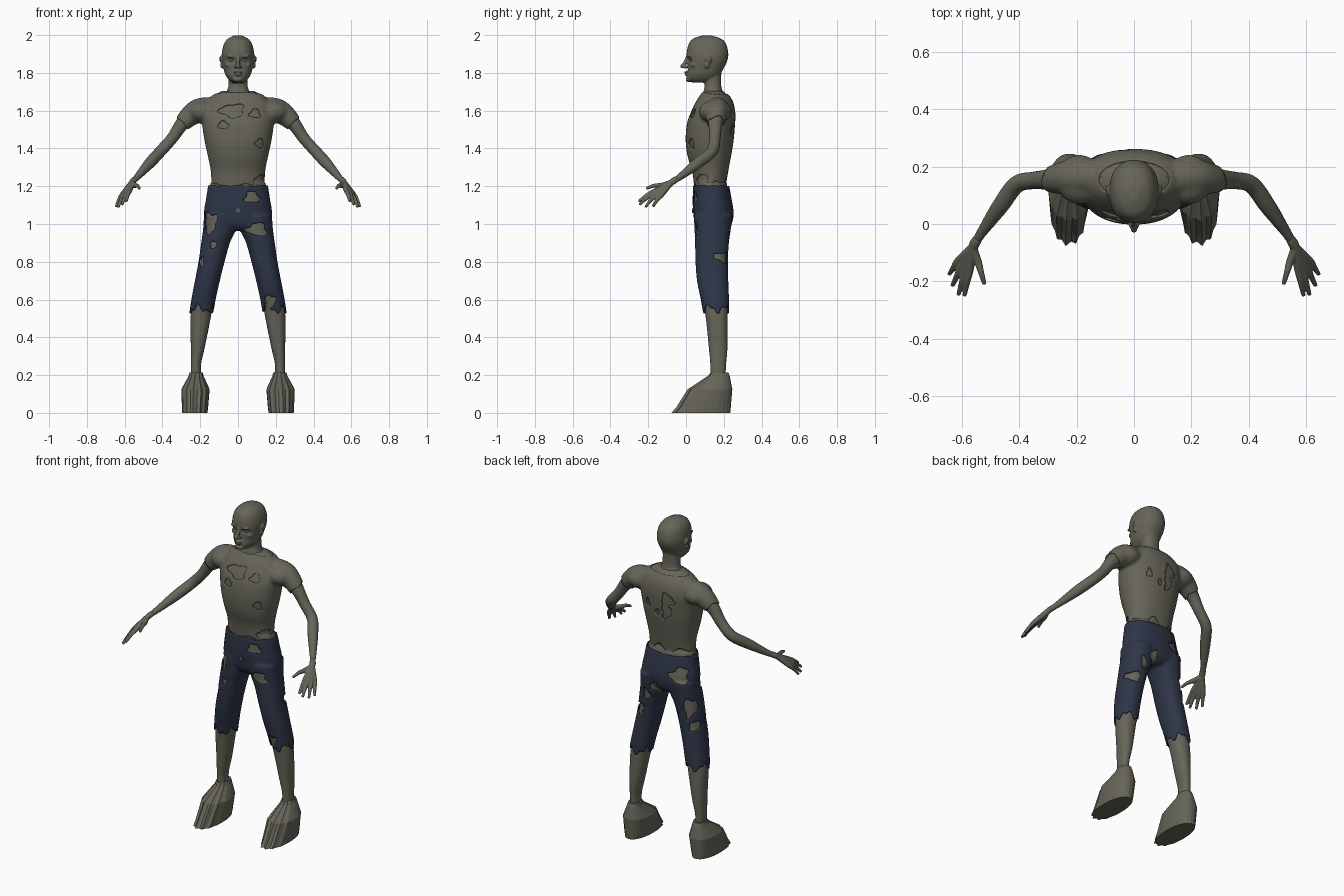
import bpy, bmesh, math
from mathutils import Vector, Matrix

if "Cube" in bpy.data.objects:
    bpy.data.objects.remove(bpy.data.objects["Cube"])


def material(name, color):
    m = bpy.data.materials.new(name)
    m.use_nodes = True
    m.diffuse_color = (*color, 1)
    m.node_tree.nodes["Principled BSDF"].inputs["Base Color"].default_value = (*color, 1)
    return m


SKIN = material("grey_olive", (0.135, 0.13, 0.1))
DENIM = material("dark_blue", (0.027, 0.036, 0.064))
METAL = material("dull_grey", (0.1, 0.1, 0.11))


def spline(rows, n):
    """Catmull-Rom resampling of rows of numbers."""
    pad = [rows[0], *rows, rows[-1]]
    out = []
    for a, b, c, d in zip(pad, pad[1:], pad[2:], pad[3:]):
        for k in range(n):
            t = k / n
            out.append([q + t * ((r - p) + t * (2 * p - 5 * q + 4 * r - s + t * (3 * q - p - 3 * r + s))) / 2
                        for p, q, r, s in zip(a, b, c, d)])
    return out + [list(rows[-1])]


def skin_rings(bm, rings):
    loops = [[bm.verts.new(p) for p in ring] for ring in rings]
    n = len(loops[0])
    for lo, hi in zip(loops, loops[1:]):
        for i in range(n):
            j = (i + 1) % n
            bm.faces.new((lo[i], lo[j], hi[j], hi[i]))
    bm.faces.new(loops[0])
    bm.faces.new(loops[-1])


def column(bm, rows, side=1, grow=0, sides=40, n=5, flute=0):
    """Stack of level rings; each row is z, x min, x max, y front, y back."""
    rings = []
    for z, xa, xb, yf, yb in spline(rows, n):
        rx, ry = (xb - xa) / 2 + grow, (yb - yf) / 2 + grow
        ring = []
        for i in range(sides):
            a = math.tau * i / sides
            c, s = math.cos(a), math.sin(a)
            f = 1 - flute * (i % 2) * max(0, -s)
            ring.append((side * ((xa + xb) / 2 + f * rx * math.copysign(abs(c) ** 0.9, c)),
                         (yf + yb) / 2 + f * ry * math.copysign(abs(s) ** 0.9, s), z))
        rings.append(ring)
    skin_rings(bm, rings)


def tube(bm, rows, side=1, grow=0, n=5):
    """Round limb; each row is x, y, z, radius."""
    pts = spline(rows, n)
    centres = [Vector((side * p[0], p[1], p[2])) for p in pts]
    rings = []
    for i, c in enumerate(centres):
        t = (centres[min(i + 1, len(pts) - 1)] - centres[max(i - 1, 0)]).normalized()
        u = t.cross(Vector((0, 0, 1))).normalized()
        v = t.cross(u)
        r = pts[i][3] + grow
        rings.append([c + r * (math.cos(a) * u + math.sin(a) * v)
                      for a in (math.tau * k / 20 for k in range(20))])
    skin_rings(bm, rings)


def blob(bm, centre, radii, side=1):
    c = (side * centre[0], centre[1], centre[2])
    bmesh.ops.create_icosphere(bm, subdivisions=3, radius=1,
                               matrix=Matrix.Translation(c) @ Matrix.Diagonal((*radii, 1)))


def finish(name, bm, mat, smooth=True):
    bmesh.ops.recalc_face_normals(bm, faces=bm.faces)
    me = bpy.data.meshes.new(name)
    bm.to_mesh(me)
    bm.free()
    me.materials.append(mat)
    ob = bpy.data.objects.new(name, me)
    bpy.context.collection.objects.link(ob)
    me.polygons.foreach_set("use_smooth", [smooth] * len(me.polygons))
    return ob


def fuse(name, bm, mat, voxel, rounds=5):
    """Melt overlapping volumes into one smooth surface."""
    ob = finish(name, bm, mat)
    mod = ob.modifiers.new("Fuse", "REMESH")
    mod.mode, mod.voxel_size, mod.use_smooth_shade = "VOXEL", voxel, True
    mod = ob.modifiers.new("Relax", "SMOOTH")
    mod.factor, mod.iterations = 0.5, rounds
    me = bpy.data.meshes.new_from_object(ob.evaluated_get(bpy.context.evaluated_depsgraph_get()))
    ob.modifiers.clear()
    ob.data = me
    me.polygons.foreach_set("use_smooth", [True] * len(me.polygons))
    if not me.materials:
        me.materials.append(mat)
    return ob


def tear(ob, holes, keep):
    """Open ragged holes (x, z, half width, half height, facing) and trim the hems."""
    def torn(f):
        c = f.calc_center_median()
        if not keep(c):
            return True
        for x, z, w, h, facing in holes:
            u, v = (c.x - x) / w, (c.z - z) / h
            a = math.atan2(v, u)
            edge = 1 + 0.2 * math.sin(3 * a + 40 * x) + 0.12 * math.sin(5 * a + 30 * z)
            if f.normal.y * facing > 0.1 and math.hypot(u, v) < edge:
                return True
        return False
    bm = bmesh.new()
    bm.from_mesh(ob.data)
    bmesh.ops.delete(bm, geom=[f for f in bm.faces if torn(f)], context="FACES")
    for _ in range(4):
        moves = []
        for v in bm.verts:
            near = [e.other_vert(v).co for e in v.link_edges if e.is_boundary]
            if len(near) == 2:
                moves.append((v, (near[0] + near[1] + 2 * v.co) / 4))
        for v, co in moves:
            v.co = co
    bm.to_mesh(ob.data)
    bm.free()
    mod = ob.modifiers.new("Cloth", "SOLIDIFY")
    mod.thickness, mod.offset = 0.007, -1


# Shared body measurements
TORSO = [(1.13, -.14, .14, .05, .215), (1.2, -.14, .14, .045, .21), (1.28, -.142, .142, .034, .222),
         (1.36, -.158, .158, .01, .237), (1.44, -.175, .175, 0, .25), (1.52, -.187, .187, .005, .257),
         (1.58, -.19, .19, .022, .26), (1.64, -.17, .17, .05, .25), (1.68, -.135, .135, .075, .228),
         (1.705, -.09, .09, .095, .2)]
ARM = [(.12, .165, 1.61, .06), (.2, .165, 1.605, .06), (.25, .16, 1.575, .055), (.3, .155, 1.525, .043),
       (.35, .152, 1.452, .037), (.41, .138, 1.385, .037), (.465, .065, 1.325, .036),
       (.525, -.02, 1.258, .026), (.558, -.07, 1.222, .02)]
PELVIS = [(1.22, -.154, .154, .041, .223), (1.13, -.168, .168, .037, .24), (1.06, -.178, .178, .04, .25),
          (1.0, -.16, .16, .05, .24), (.965, -.1, .1, .075, .21)]
LEG = [(1.05, .01, .178, .043, .247), (.97, .015, .183, .047, .235), (.9, .045, .193, .05, .225),
       (.8, .073, .207, .052, .22), (.7, .098, .226, .06, .222), (.6, .12, .245, .08, .226),
       (.5, .137, .26, .097, .228)]
SHIN = [(.35, .167, .258, .112, .228), (.26, .187, .258, .12, .221), (.19, .187, .258, .122, .218)]
SIDES = (1, -1)


def upper(bm, arm, grow=0):
    column(bm, TORSO, grow=grow)
    for s in SIDES:
        tube(bm, arm, s, grow)
        blob(bm, (.19, .155, 1.595), (.08 + grow, .085 + grow, .06 + grow), s)


def lower(bm, leg, grow=0):
    column(bm, PELVIS, grow=grow)
    for s in SIDES:
        column(bm, leg, s, grow)


# Bare body under the clothes
bm = bmesh.new()
upper(bm, ARM, -0.006)
lower(bm, LEG + SHIN, -0.008)
fuse("body", bm, SKIN, 0.0065)

# Torn shirt
bm = bmesh.new()
upper(bm, ARM[:5], 0.002)
shirt = fuse("shirt", bm, SKIN, 0.008)


def in_shirt(p):
    x = abs(p.x)
    hem = 1.2 + .012 * math.sin(38 * p.x) + (.025 + .015 * math.sin(55 * p.x) if p.y > .15 else 0)
    neck = p.z > 1.62 and (p.x / .125) ** 2 + ((p.y - .155) / .068) ** 2 < 1
    cuff = x > .22 and (x - .285) - (p.z - 1.535) > .012 * math.sin(60 * p.y)
    return p.z > hem and not neck and not cuff


tear(shirt, [(-.03, 1.6, .065, .036, -1), (-.08, 1.525, .028, .022, -1), (.09, 1.585, .03, .024, -1),
             (.115, 1.425, .022, .025, -1), (.12, 1.225, .028, .035, -1), (-.05, 1.55, .04, .04, 1),
             (-.04, 1.48, .03, .05, 1), (.09, 1.5, .018, .025, 1), (.02, 1.46, .014, .02, 1)], in_shirt)

# Ragged trousers
bm = bmesh.new()
lower(bm, LEG, 0.002)
trousers = fuse("trousers", bm, DENIM, 0.008)


def in_trousers(p):
    a = math.atan2(p.y - .155, abs(p.x) - .19) + (p.x > 0)
    return p.z < 1.2 and p.z > .55 + .018 * math.sin(4 * a) + .012 * math.sin(9 * a)


tear(trousers, [(.075, 1.14, .04, .03, -1), (-.15, 1.01, .038, .055, -1), (-.13, .89, .018, .022, -1),
                (.1, .97, .058, .032, -1), (-.195, .8, .014, .03, -1), (.17, .59, .03, .035, -1),
                (.05, .98, .03, .035, 1), (.17, .82, .04, .035, 1), (.11, .92, .025, .035, 1),
                (-.11, 1.09, .05, .045, 1), (-.17, .9, .03, .055, 1), (-.2, .79, .03, .025, 1)], in_trousers)

bm = bmesh.new()
bmesh.ops.create_cube(bm, size=1, matrix=Matrix.Translation((0, .035, 1.07)) @ Matrix.Diagonal((.022, .009, .022, 1)))
finish("fly_button", bm, METAL, False)

# Head with neck, face and ears
bm = bmesh.new()
column(bm, [(1.998, -.02, .02, .085, .135), (1.98, -.055, .055, .036, .188), (1.95, -.076, .076, .013, .213),
            (1.9, -.086, .086, .003, .224), (1.86, -.084, .084, .009, .217), (1.82, -.076, .076, .01, .197),
            (1.79, -.067, .067, .007, .182), (1.765, -.05, .05, .01, .168), (1.748, -.03, .03, .035, .14)])
column(bm, [(1.82, -.05, .05, .085, .188), (1.74, -.05, .05, .098, .186), (1.7, -.062, .062, .092, .195),
            (1.65, -.1, .1, .08, .22)])
tube(bm, [(0, .008, 1.885, .009), (0, -.004, 1.855, .01), (0, -.018, 1.836, .012)])
blob(bm, (0, -.017, 1.834), (.012, .014, .01))
blob(bm, (0, .002, 1.803), (.024, .012, .006))
blob(bm, (0, .003, 1.791), (.02, .011, .006))
blob(bm, (0, .014, 1.766), (.026, .016, .015))
for s in SIDES:
    blob(bm, (.011, -.003, 1.831), (.009, .01, .008), s)
    blob(bm, (.035, .019, 1.888), (.028, .013, .008), s)
    blob(bm, (.048, .045, 1.842), (.022, .022, .016), s)
    blob(bm, (.087, .116, 1.872), (.014, .021, .02), s)
    blob(bm, (.083, .11, 1.845), (.012, .014, .022), s)
head = fuse("head", bm, SKIN, 0.004, 3)
for v in head.data.vertices:
    x, y, z = v.co
    if y < .07:  # eye sockets
        v.co.y += .013 * math.exp(-((abs(x) - .034) / .017) ** 2 - ((z - 1.868) / .011) ** 2)
    elif abs(x) > .09:  # ear hollows
        v.co.x -= math.copysign(.008, x) * math.exp(-((y - .112) / .009) ** 2 - ((z - 1.866) / .014) ** 2)

FINGERS = [((.572, -.155, 1.18), (.592, -.25, 1.12)), ((.588, -.157, 1.168), (.613, -.247, 1.103)),
           ((.602, -.147, 1.16), (.634, -.215, 1.09)), ((.613, -.128, 1.155), (.645, -.175, 1.092)),
           ((.545, -.13, 1.205), (.522, -.21, 1.188))]
for s, label in zip(SIDES, ("left", "right")):
    # Eyes
    bm = bmesh.new()
    blob(bm, (.034, .031, 1.867), (.015, .013, .009), s)
    finish(label + "_eye", bm, SKIN)
    # Hands, fingers fanning from the wrist
    bm = bmesh.new()
    for knuckle, tip in FINGERS:
        mid = Vector(knuckle).lerp(Vector(tip), 0.5) + Vector((0, 0, .006))
        tube(bm, [(.545, -.05, 1.238, .016), (.562, -.08, 1.218, .016), (*knuckle, .0135),
                  (*mid, .0105), (*tip, .0075)], s)
    fuse(label + "_hand", bm, SKIN, 0.0035, 3)
    # Wedge feet with ridged toes
    bm = bmesh.new()
    column(bm, [(0, .162, .295, -.078, .235), (.03, .158, .297, -.052, .238), (.125, .15, .3, .008, .246),
                (.195, .182, .262, .115, .232), (.215, .187, .256, .13, .224)], s, sides=26, n=1, flute=0.1)
    finish(label + "_foot", bm, SKIN, False)
